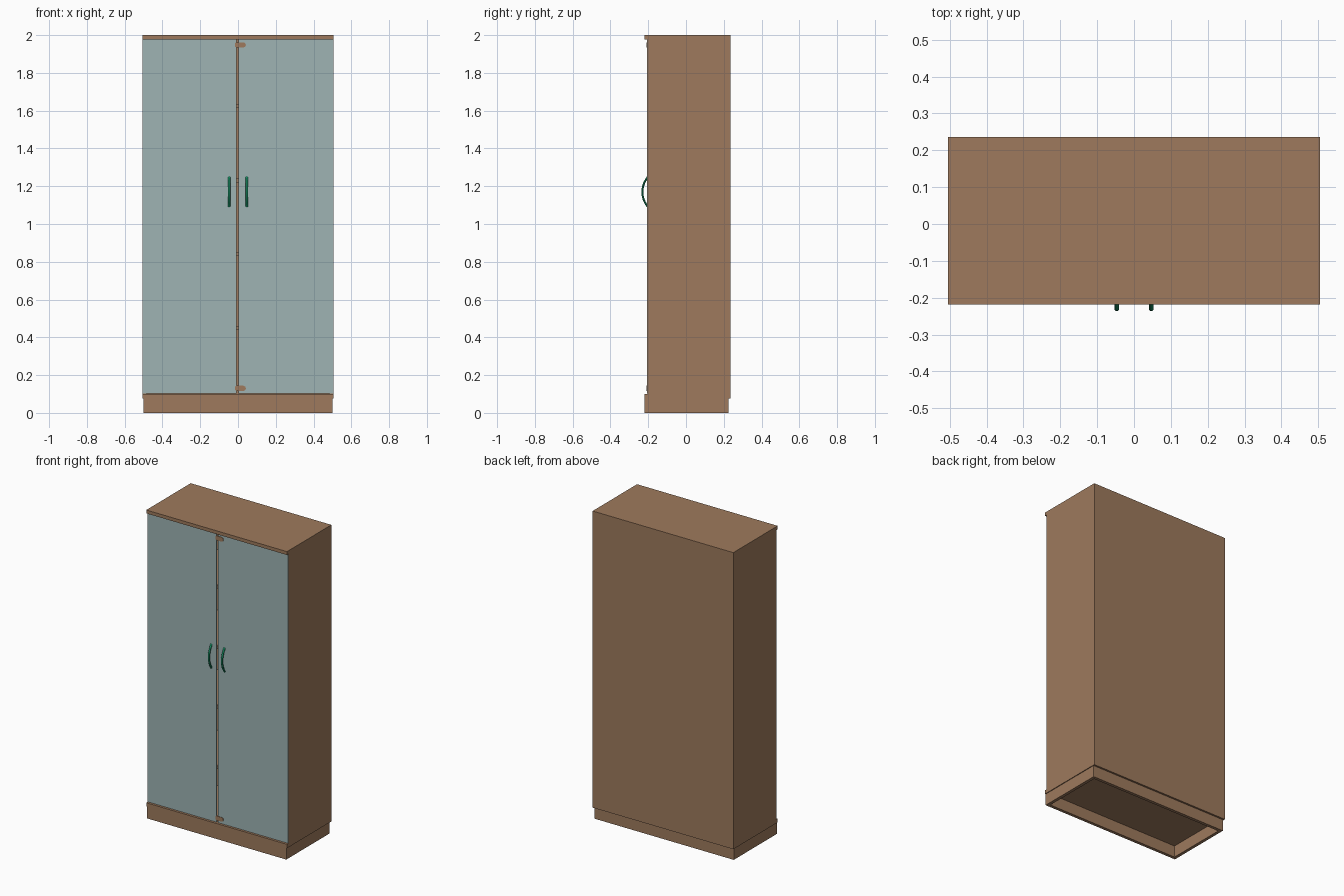
import bpy, bmesh, math
from mathutils import Vector

if "Cube" in bpy.data.objects:
    bpy.data.objects.remove(bpy.data.objects["Cube"])


def material(name, rgb):
    m = bpy.data.materials.new(name)
    m.diffuse_color = (*rgb, 1)
    m.use_nodes = True
    m.node_tree.nodes["Principled BSDF"].inputs["Base Color"].default_value = m.diffuse_color
    return m


WOOD = material("brown wood", (0.342, 0.195, 0.109))
GLASS = material("pale teal glass", (0.342, 0.456, 0.456))
GREEN = material("green handle", (0.008, 0.26, 0.12))


def finish(name, bm, mat):
    bmesh.ops.recalc_face_normals(bm, faces=bm.faces)
    me = bpy.data.meshes.new(name)
    bm.to_mesh(me)
    bm.free()
    me.materials.append(mat)
    ob = bpy.data.objects.new(name, me)
    bpy.context.collection.objects.link(ob)
    return ob


def box(name, x, y, z, mat=WOOD):
    bm = bmesh.new()
    bmesh.ops.create_cube(bm, size=1)
    for v in bm.verts:
        v.co = [r[0] + (c + 0.5) * (r[1] - r[0]) for c, r in zip(v.co, (x, y, z))]
    return finish(name, bm, mat)


W, FRONT, BACK, BODY = 0.505, -0.219, 0.236, -0.203
T = 0.02

# carcass
box("top_panel", (-W, W), (FRONT, BACK), (1.978, 2.0))
box("bottom_panel", (-W, W), (FRONT, BACK - T), (0.075, 0.1))
box("back_panel", (-W + T, W - T), (BACK - T, BACK), (0.075, 1.978))
for s, side in ((-1, "left"), (1, "right")):
    box(side + "_side", sorted((s * W, s * (W - T))), (BODY, BACK), (0.075, 1.978))

# inner shelves, seen through the gap between the doors
for z in (0.45, 0.843, 1.23, 1.623):
    box("shelf", (-W + T, W - T), (BODY + 0.01, BACK - T), (z - 0.01, z + 0.01))

# open plinth frame
P, PB = 0.5, 0.224
box("plinth_front", (-P, P), (FRONT, FRONT + T), (0, 0.075))
box("plinth_back", (-P, P), (PB - T, PB), (0, 0.075))
for s, side in ((-1, "left"), (1, "right")):
    box("plinth_" + side, sorted((s * P, s * (P - T))), (FRONT + T, PB - T), (0, 0.075))

# thin doors with a narrow gap
box("left_door", (-W, -0.008), (-0.207, BODY), (0.102, 1.976), GLASS)
box("right_door", (0.002, W), (-0.207, BODY), (0.102, 1.976), GLASS)


# small latches with one rounded end
def latch(zc):
    r = 0.014
    pts = [(-0.015, zc - r * 0.7), (-0.008, zc - r), (0.028, zc - r)]
    pts += [(0.028 + r * math.cos(a), zc + r * math.sin(a))
            for a in (-math.pi / 4, 0, math.pi / 4)]
    pts += [(0.028, zc + r), (-0.008, zc + r), (-0.015, zc + r * 0.7)]
    bm = bmesh.new()
    f = bm.faces.new([bm.verts.new((x, -0.21, z)) for x, z in pts])
    ext = bmesh.ops.extrude_face_region(bm, geom=[f])
    for v in ext["geom"]:
        if isinstance(v, bmesh.types.BMVert):
            v.co.y = -0.2
    finish("latch", bm, WOOD)


latch(0.13)
latch(1.948)


# arched tube handles, slightly flared at the ends
def handle(name, x):
    chord, sag = 0.077, 0.028
    R = (chord ** 2 + sag ** 2) / (2 * sag)
    half = math.asin(chord / R)
    n, sides = 16, 12
    bm = bmesh.new()
    rings = []
    for i in range(n + 1):
        a = -half + 2 * half * i / n
        out = Vector((0, -math.cos(a), math.sin(a)))
        centre = Vector((x, -0.203 - sag + R, 1.17)) + out * R
        r = 0.0065 + (0.0015 if i in (0, n) else 0)
        rings.append([bm.verts.new(centre + out * r * 0.8 * math.sin(t) + Vector((r * math.cos(t), 0, 0)))
                      for t in (2 * math.pi * k / sides for k in range(sides))])
    for a, b in zip(rings, rings[1:]):
        for k in range(sides):
            j = (k + 1) % sides
            bm.faces.new((a[k], a[j], b[j], b[k]))
    bm.faces.new(rings[0])
    bm.faces.new(rings[-1])
    ob = finish(name, bm, GREEN)
    bpy.context.view_layer.objects.active = ob
    ob.select_set(True)
    bpy.ops.object.shade_smooth_by_angle()
    ob.select_set(False)


handle("left_handle", -0.047)
handle("right_handle", 0.047)
